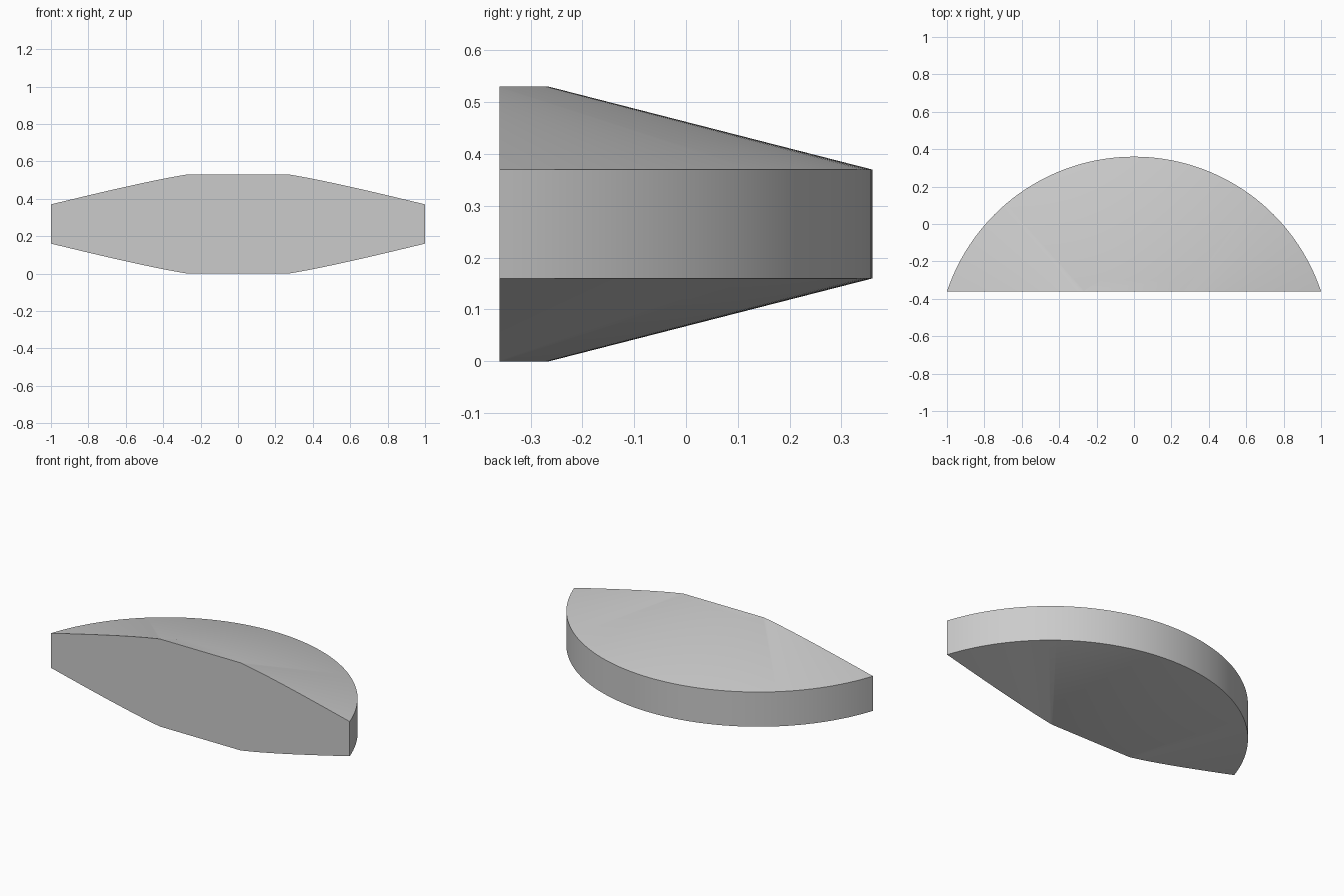
import bpy
import bmesh
import math

cube = bpy.data.objects.get("Cube")
if cube:
    bpy.data.objects.remove(cube, do_unlink=True)

RADIUS, FLAT_RADIUS = 1.0544, 0.43
CENTRE_Y, CUT_Y = -0.6944, -0.36
SEGMENTS = 160

# Half profile of the disc: bottom flat edge, rim, top flat edge
profile = [(FLAT_RADIUS, 0), (RADIUS, 0.16), (RADIUS, 0.37), (FLAT_RADIUS, 0.53)]

# Lathe the profile about the disc axis
bm = bmesh.new()
verts = [bm.verts.new((0, CENTRE_Y + r, z)) for r, z in profile]
edges = [bm.edges.new(pair) for pair in zip(verts, verts[1:])]
bmesh.ops.spin(bm, geom=verts + edges, cent=(0, CENTRE_Y, 0), axis=(0, 0, 1),
               angle=math.tau, steps=SEGMENTS)
bmesh.ops.remove_doubles(bm, verts=bm.verts, dist=0.0001)

# Close the flat top and bottom
bmesh.ops.holes_fill(bm, edges=[e for e in bm.edges if e.is_boundary], sides=0)

# Slice off the front and close it with a flat face
cut = bmesh.ops.bisect_plane(bm, geom=bm.verts[:] + bm.edges[:] + bm.faces[:],
                             plane_co=(0, CUT_Y, 0), plane_no=(0, -1, 0),
                             clear_outer=True)
bmesh.ops.holes_fill(bm, edges=[e for e in bm.edges if e.is_boundary], sides=0)
bmesh.ops.recalc_face_normals(bm, faces=bm.faces)

mesh = bpy.data.meshes.new("disc_segment")
bm.to_mesh(mesh)
bm.free()
segment = bpy.data.objects.new("disc_segment", mesh)
bpy.context.collection.objects.link(segment)

# Single grey material
grey = bpy.data.materials.new("light_grey")
grey.use_nodes = True
colour = (0.6, 0.6, 0.6, 1)
grey.diffuse_color = colour
grey.node_tree.nodes["Principled BSDF"].inputs["Base Color"].default_value = colour
mesh.materials.append(grey)

# Smooth curved surfaces, sharp rim and cut edges
bpy.ops.object.select_all(action="DESELECT")
segment.select_set(True)
bpy.context.view_layer.objects.active = segment
bpy.ops.object.shade_smooth_by_angle(angle=math.radians(30))
